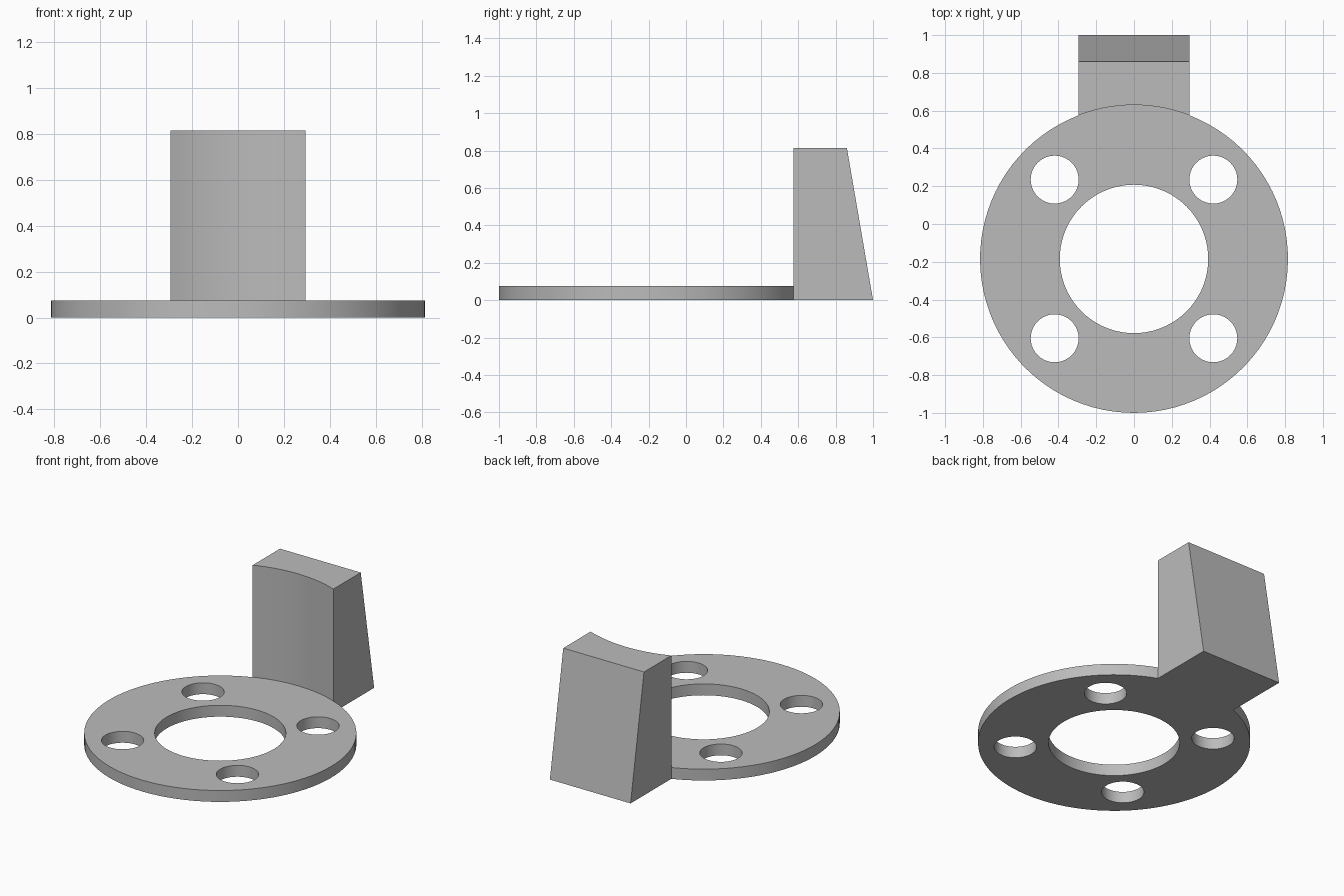
import bpy, bmesh, math

if "Cube" in bpy.data.objects:
    bpy.data.objects.remove(bpy.data.objects["Cube"])

CY = -0.185                      # ring centre on y
R_OUT, R_BORE, R_BOLT = 0.815, 0.393, 0.127
BOLT = 0.42                      # bolt hole offset from the centre
THICK, TOP = 0.075, 0.815        # ring thickness, lug height
HALF_W = 0.295                   # lug half width
BACK, BACK_TOP = 1.0, 0.86       # lug back at floor and at top
ARC, REST = 14, 82               # outline segments beside the lug and elsewhere


def circle(cx, cy, r, n):
    return [(cx + r * math.cos(2 * math.pi * i / n),
             cy + r * math.sin(2 * math.pi * i / n)) for i in range(n)]


bm = bmesh.new()


def ring_verts(points, z):
    return [bm.verts.new((x, y, z)) for x, y in points]


# Ring outline: starts with the arc that meets the lug, then goes round
half = math.asin(HALF_W / R_OUT)
start = math.pi / 2 - half
angles = [start + 2 * half * i / ARC for i in range(ARC)]
angles += [start + 2 * half + (2 * math.pi - 2 * half) * i / REST for i in range(REST)]
outline = [(R_OUT * math.cos(a), CY + R_OUT * math.sin(a)) for a in angles]

# Bore and four bolt holes
loops = [outline, circle(0, CY, R_BORE, 72)]
loops += [circle(sx * BOLT, CY + sy * BOLT, R_BOLT, 40) for sx in (-1, 1) for sy in (-1, 1)]

# Ring: caps at both heights, walls on every loop except where the lug joins
levels = []
for z in (0, THICK):
    rings = [ring_verts(p, z) for p in loops]
    edges = [bm.edges.new((r[i - 1], r[i])) for r in rings for i in range(len(r))]
    bmesh.ops.triangle_fill(bm, use_beauty=True, use_dissolve=False, edges=edges)
    levels.append(rings)
for k, (low, high) in enumerate(zip(*levels)):
    for i in range(len(low)):
        if k == 0 and i < ARC:
            continue
        j = (i + 1) % len(low)
        bm.faces.new((low[i], low[j], high[j], high[i]))

# Lug: curved front follows the ring edge, back leans forward
arc_low, arc_mid = levels[0][0][:ARC + 1], levels[1][0][:ARC + 1]
arc_top = ring_verts(outline[:ARC + 1], TOP)
back_low = ring_verts([(-HALF_W, BACK), (HALF_W, BACK)], 0)
back_top = ring_verts([(-HALF_W, BACK_TOP), (HALF_W, BACK_TOP)], TOP)
for i in range(ARC):
    bm.faces.new((arc_mid[i], arc_mid[i + 1], arc_top[i + 1], arc_top[i]))
bm.faces.new(arc_low + back_low)
bm.faces.new(arc_top + back_top)
bm.faces.new(back_low + back_top[::-1])
for end, b in ((0, 1), (-1, 0)):
    bm.faces.new((arc_low[end], arc_mid[end], arc_top[end], back_top[b], back_low[b]))

bmesh.ops.recalc_face_normals(bm, faces=bm.faces)
mesh = bpy.data.meshes.new("flange_with_lug")
bm.to_mesh(mesh)
bm.free()

grey = bpy.data.materials.new("plain_grey")
grey.diffuse_color = (0.5, 0.5, 0.5, 1)
grey.use_nodes = True
grey.node_tree.nodes["Principled BSDF"].inputs["Base Color"].default_value = grey.diffuse_color
mesh.materials.append(grey)
part = bpy.data.objects.new("flange_with_lug", mesh)
bpy.context.collection.objects.link(part)
bpy.context.view_layer.objects.active = part
part.select_set(True)
bpy.ops.object.shade_smooth_by_angle(angle=math.radians(30))
